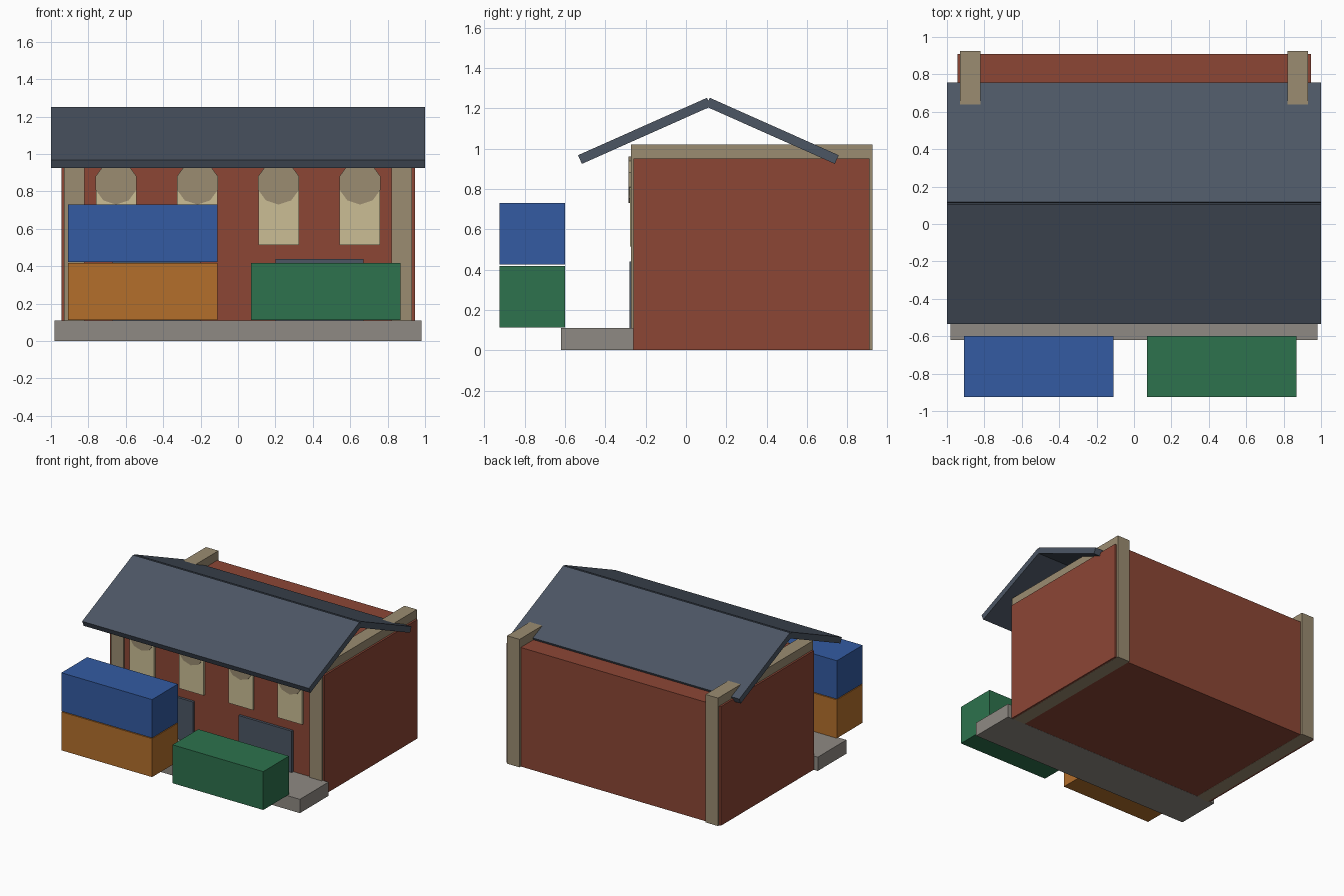
import bpy
import math

cube = bpy.data.objects.get("Cube")
if cube:
    bpy.data.objects.remove(cube, do_unlink=True)


def material(name, rgb):
    """Flat material from 0-255 sRGB, stored as linear."""
    lin = [((c / 255 + 0.055) / 1.055) ** 2.4 for c in rgb]
    mat = bpy.data.materials.new(name)
    mat.use_nodes = True
    mat.diffuse_color = (*lin, 1)
    node = next(n for n in mat.node_tree.nodes if n.type == "BSDF_PRINCIPLED")
    node.inputs["Base Color"].default_value = (*lin, 1)
    return mat


brick = material("brick red", (140, 70, 53))
stone = material("tan stone", (155, 140, 113))
slate = material("slate", (76, 86, 100))
concrete = material("concrete grey", (143, 138, 131))
cream = material("cream glass", (203, 190, 149))
blue = material("container blue", (51, 91, 162))
orange = material("container orange", (180, 111, 43))
green = material("container green", (45, 114, 77))


def finish(name, mat):
    obj = bpy.context.object
    obj.name = name
    obj.data.materials.append(mat)
    return obj


def box(name, mat, x, y, z):
    """Box from its (low, high) range on each axis."""
    spans = (x, y, z)
    bpy.ops.mesh.primitive_cube_add(size=1, location=[(a + b) / 2 for a, b in spans])
    obj = finish(name, mat)
    for v in obj.data.vertices:
        v.co = [c * (b - a) for c, (a, b) in zip(v.co, spans)]
    return obj


# Main hall and loading platform
box("hall_walls", brick, (-0.945, 0.945), (-0.26, 0.91), (0.001, 0.95))
box("loading_platform", concrete, (-0.98, 0.98), (-0.62, -0.26), (0, 0.11))

# Parts repeated on both sides
for side, s in (("left", 1), ("right", -1)):
    def span(a, b):
        return sorted((s * a, s * b))

    box(side + "_stone_pier", stone, span(0.82, 0.93), (-0.272, 0.925), (0, 1.02))
    box(side + "_loading_door", slate, span(0.2, 0.67), (-0.28, -0.25), (0.1, 0.44))

    # Windows with ten-sided arch heads
    for place, cx in (("inner", 0.217), ("outer", 0.652)):
        box(f"{side}_{place}_window", cream, span(cx - 0.108, cx + 0.108),
            (-0.278, -0.25), (0.515, 0.84))
        bpy.ops.mesh.primitive_cylinder_add(
            vertices=10, radius=0.115, depth=0.035,
            location=(s * cx, -0.267, 0.845), rotation=(math.pi / 2, 0, 0))
        finish(f"{side}_{place}_window_arch", stone)

# Two pitched roof slabs meeting at the ridge
ridge_y, pitch = 0.111, math.radians(24)
for name, s in (("front_roof", -1), ("rear_roof", 1)):
    slab = box(name, slate, (-1, 1), (-0.35, 0.35), (-0.0235, 0.0235))
    slab.location = (0, ridge_y + s * 0.317, 1.088)
    slab.rotation_euler.x = -s * pitch

# Freight containers
for name, mat, x, z in (
    ("orange_container", orange, -0.91, 0.112),
    ("blue_container", blue, -0.91, 0.424),
    ("green_container", green, 0.07, 0.112),
):
    box(name, mat, (x, x + 0.8), (-0.925, -0.6), (z, z + 0.306))
